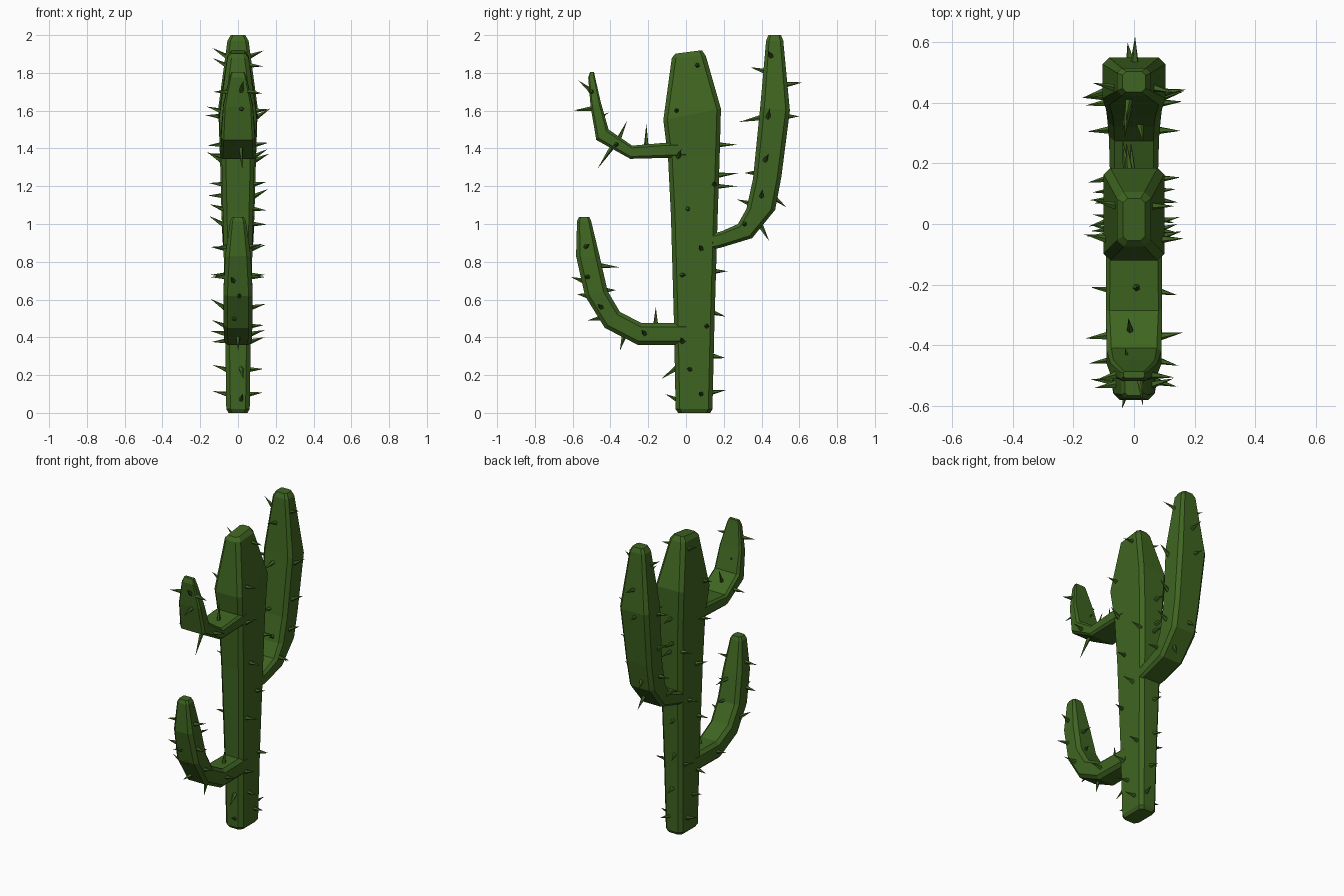
import bpy, bmesh, random
from mathutils import Vector
from mathutils.bvhtree import BVHTree

random.seed(4)
green = bpy.data.materials.new("cactus_green")
green.diffuse_color = (0.05, 0.13, 0.015, 1)


def finish(bm, name):
    bmesh.ops.recalc_face_normals(bm, faces=bm.faces)
    me = bpy.data.meshes.new(name)
    bm.to_mesh(me)
    me.materials.append(green)
    ob = bpy.data.objects.new(name, me)
    bpy.context.collection.objects.link(ob)


def limb(name, sections):
    """Loft chamfered rectangles; section = (y1, z1, y2, z2, half width in x)."""
    bm = bmesh.new()
    rings = []
    for y1, z1, y2, z2, hx in sections:
        a, b = Vector((0, y1, z1)), Vector((0, y2, z2))
        mid, half = (a + b) / 2, (b - a) / 2
        c = min(0.022, half.length * 0.35, hx * 0.4)
        k = 1 - c / half.length
        outline = [(hx, k), (hx - c, 1), (c - hx, 1), (-hx, k),
                   (-hx, -k), (c - hx, -1), (hx - c, -1), (hx, -k)]
        rings.append([bm.verts.new(mid + half * t + Vector((x, 0, 0))) for x, t in outline])
    for r, s in zip(rings, rings[1:]):
        for i in range(8):
            j = (i + 1) % 8
            bm.faces.new((r[i], r[j], s[j], s[i]))
    bm.faces.new(rings[0])
    bm.faces.new(rings[-1])
    bmesh.ops.recalc_face_normals(bm, faces=bm.faces)
    trees.append(BVHTree.FromBMesh(bm))
    finish(bm, name)


trees = []
# Trunk
limb("trunk", [
    (-.042, 0, .128, 0, .05), (-.055, .02, .14, .02, .062),
    (-.063, .45, .15, .45, .068), (-.08, 1.05, .168, 1.05, .08),
    (-.095, 1.35, .178, 1.35, .087), (-.12, 1.55, .185, 1.61, .1),
    (-.075, 1.88, .105, 1.89, .056), (-.055, 1.902, .085, 1.92, .036)])
# Arms
limb("tall_arm", [
    (.12, .945, .12, .86, .075), (.185, .96, .185, .875, .08), (.275, 1.0, .35, .925, .083),
    (.32, 1.08, .472, 1.075, .088), (.355, 1.24, .505, 1.25, .092),
    (.393, 1.62, .55, 1.6, .104), (.424, 1.97, .515, 1.97, .056), (.436, 2, .503, 2, .038)])
limb("lower_arm", [
    (0, .475, 0, .36, .07), (-.235, .475, -.255, .36, .074), (-.35, .535, -.43, .45, .076),
    (-.415, .645, -.535, .62, .078), (-.455, .82, -.582, .83, .068),
    (-.502, 1.015, -.577, 1.015, .042), (-.512, 1.037, -.567, 1.037, .03)])
limb("upper_arm", [
    (0, 1.43, 0, 1.355, .09), (-.11, 1.43, -.11, 1.35, .093), (-.285, 1.415, -.295, 1.345, .093),
    (-.41, 1.5, -.475, 1.445, .09), (-.45, 1.64, -.505, 1.62, .078),
    (-.482, 1.78, -.518, 1.775, .045), (-.487, 1.805, -.508, 1.805, .034)])

# Spines on the rims: (base y, base z, tip y, tip z)
rim = [
    (.18, 1.42, .27, 1.42), (.18, 1.26, .28, 1.27), (.17, 1.2, .27, 1.2), (.16, .75, .22, .75),
    (.15, .53, .21, .51), (.15, .3, .21, .29), (.14, .11, .21, .12), (-.06, .23, -.13, .18),
    (-.05, .07, -.11, .1), (.41, 1.81, .34, 1.83), (.54, 1.74, .62, 1.75), (.545, 1.57, .6, 1.57),
    (.385, 1.56, .28, 1.54), (.36, 1.27, .31, 1.27), (.48, 1.13, .53, 1.09), (.4, .98, .44, .91),
    (.33, 1.11, .27, 1.13)]
rim_arms = [
    (-.51, 1.71, -.57, 1.76), (-.5, 1.61, -.6, 1.6), (-.46, 1.56, -.41, 1.59),
    (-.36, 1.44, -.31, 1.55), (-.21, 1.41, -.21, 1.53), (-.39, 1.41, -.47, 1.29),
    (-.45, .78, -.35, .77), (-.42, .65, -.37, .65), (-.55, .7, -.61, .72), (-.53, .62, -.58, .63),
    (-.16, .47, -.16, .56), (-.33, .4, -.35, .33), (-.46, .5, -.52, .49)]
# Spines on the broad sides: (y, z)
side = [
    (.06, 1.84), (-.05, 1.6), (-.04, 1.36), (.15, 1.21), (.01, 1.08), (.08, .87), (-.02, .73),
    (.11, .46), (-.02, .38), (.02, .23), (.08, .1), (.45, 1.89), (.435, 1.57), (.42, 1.34),
    (.4, 1.15), (.31, 1.0), (-.5, 1.7), (-.37, 1.42), (-.53, .88), (-.52, .72), (-.45, .56),
    (-.22, .42)]


def spine(bm, base, tip, r=.015):
    d = (tip - base).normalized()
    u = d.orthogonal().normalized()
    v = d.cross(u)
    base = base - d * .012
    ring = [bm.verts.new(base + (u * a + v * b) * r) for a, b in
            ((1, 0), (.31, .95), (-.81, .59), (-.81, -.59), (.31, -.95))]
    top = bm.verts.new(tip)
    for i in range(5):
        bm.faces.new((ring[i], ring[(i + 1) % 5], top))
    bm.faces.new(ring)


bm = bmesh.new()
for y1, z1, y2, z2 in rim + rim_arms:
    x = random.uniform(-.03, .03)
    spine(bm, Vector((x, y1, z1)), Vector((x * 1.6, y2, z2)))
for y, z in side:
    for s in (1, -1):
        start = Vector((s, y, z))
        hits = [t.ray_cast(start, Vector((-s, 0, 0)))[0] for t in trees]
        hits = [h for h in hits if h]
        if hits:
            p = max(hits, key=lambda h: s * h.x)
            lean = Vector((s * .07, random.uniform(-.02, .02), random.uniform(-.01, .045)))
            spine(bm, p, p + lean)
finish(bm, "spines")
